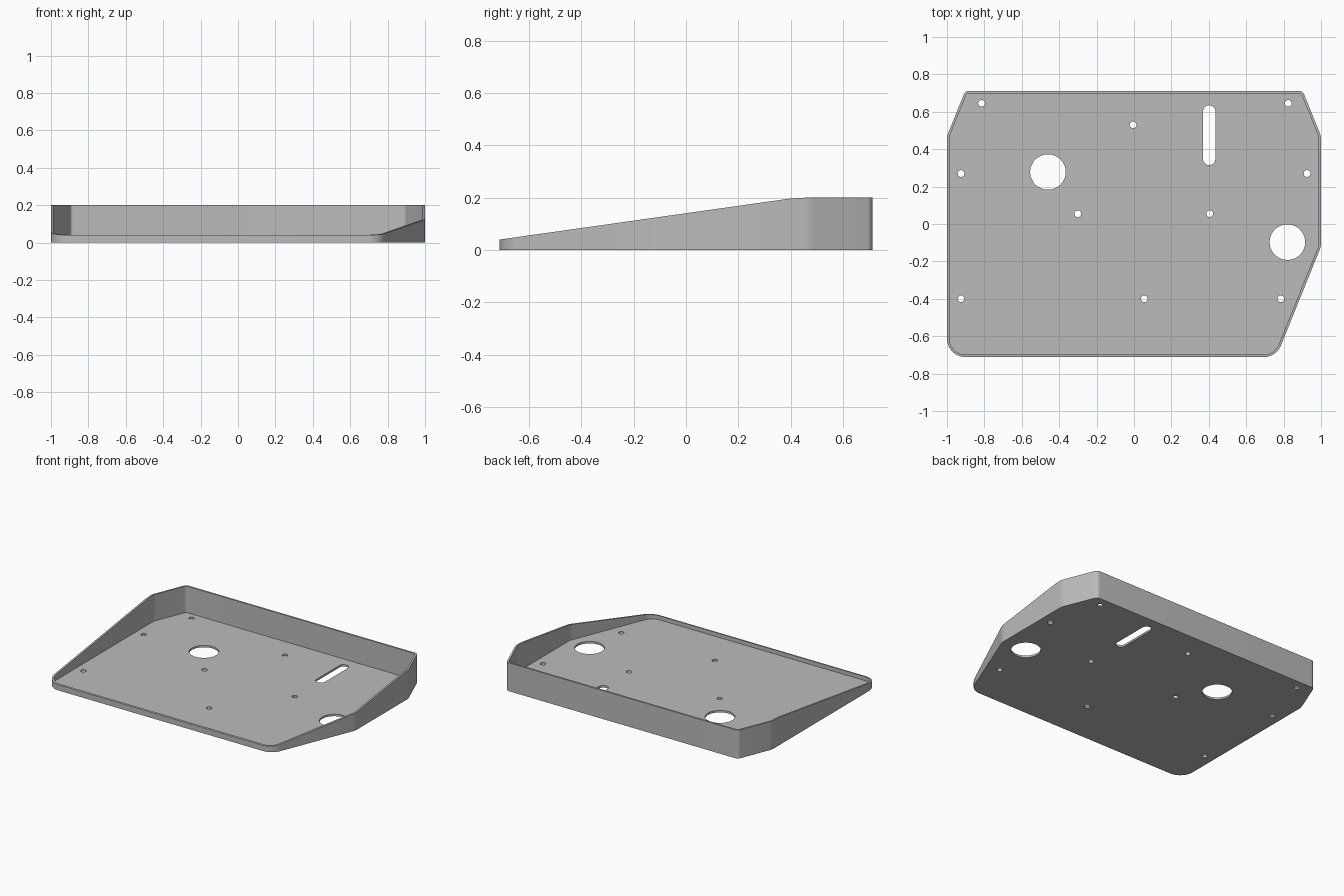
import bpy, bmesh
from math import cos, sin, pi, tan, radians
from mathutils import Vector

if "Cube" in bpy.data.objects:
    bpy.data.objects.remove(bpy.data.objects["Cube"], do_unlink=True)

WALL, FLOOR, TOP = 0.013, 0.014, 0.2
RAMP_END, SLOPE, BLEND = 0.42, 0.1413, 0.05

grey = bpy.data.materials.new("plain grey")
grey.use_nodes = True
colour = (0.5, 0.5, 0.5, 1)
grey.diffuse_color = colour
grey.node_tree.nodes["Principled BSDF"].inputs["Base Color"].default_value = colour


def rim_height(y):
    """Sloping rim that eases into the level back part."""
    d = RAMP_END + BLEND - y
    if d <= 0:
        return TOP
    if d < 2 * BLEND:
        return TOP - SLOPE * d * d / (4 * BLEND)
    return TOP - SLOPE * (RAMP_END - y)


def rounded_outline(corners, steps=10):
    """Pairs of outer and inner points around a counter-clockwise outline."""
    pairs = []
    for i, (x, y, r) in enumerate(corners):
        p = Vector((x, y))
        a = (p - Vector(corners[i - 1][:2])).normalized()
        b = (Vector(corners[(i + 1) % len(corners)][:2]) - p).normalized()
        turn = b.angle_signed(a)
        n = Vector((a.y, -a.x))
        centre = p - a * r * tan(abs(turn) / 2) - n * r
        for k in range(steps + 1):
            t = abs(turn) * k / steps
            d = n * cos(t) + a * sin(t)
            pairs.append((centre + d * r, centre + d * (r - WALL)))
    return pairs


def add_ramp_points(pairs):
    """Extra points on the straight sides where the rim bends."""
    bends = [RAMP_END + BLEND * k / 4 for k in range(-4, 5)]
    result = []
    for i, (o, n) in enumerate(pairs):
        result.append((o, n))
        o2, n2 = pairs[(i + 1) % len(pairs)]
        if abs(o.x - o2.x) < 1e-4 and abs(o.y - o2.y) > 0.3:
            lo, hi = sorted((o.y, o2.y))
            inside = [y for y in bends if lo + 0.002 < y < hi - 0.002]
            for y in sorted(inside, reverse=o2.y < o.y):
                result.append((Vector((o.x, y)), Vector((n.x, y))))
    return result


def make_object(name, bm):
    bmesh.ops.recalc_face_normals(bm, faces=bm.faces)
    mesh = bpy.data.meshes.new(name)
    bm.to_mesh(mesh)
    bm.free()
    mesh.materials.append(grey)
    obj = bpy.data.objects.new(name, mesh)
    bpy.context.collection.objects.link(obj)
    return obj


# Tray: floor and sloping wall as one solid
corners = [(-1, -0.712, 0.1), (0.76, -0.712, 0.1), (1, -0.12, 0.1), (1, 0.47, 0.1),
           (0.902, 0.712, 0.03), (-0.902, 0.712, 0.03), (-1, 0.47, 0.1)]
pairs = add_ramp_points(rounded_outline(corners))
bm = bmesh.new()
rings = [[bm.verts.new((o.x, o.y, 0)) for o, n in pairs],
         [bm.verts.new((o.x, o.y, rim_height(o.y))) for o, n in pairs],
         [bm.verts.new((n.x, n.y, rim_height(n.y))) for o, n in pairs],
         [bm.verts.new((n.x, n.y, FLOOR)) for o, n in pairs]]
for low, high in zip(rings, rings[1:]):
    for i in range(len(low)):
        j = (i + 1) % len(low)
        bm.faces.new((low[i], low[j], high[j], high[i]))
bm.faces.new(rings[0])
bm.faces.new(rings[-1])
tray = make_object("tray", bm)

# Holes: screw holes, two round openings and a slot (x, y, radius, half length)
screws = [(-0.815, 0.645), (0.825, 0.645), (-0.005, 0.53), (-0.925, 0.27), (0.925, 0.27),
          (-0.3, 0.055), (0.405, 0.055), (-0.925, -0.4), (0.055, -0.4), (0.785, -0.4)]
holes = [(x, y, 0.018, 0) for x, y in screws]
holes += [(-0.46, 0.278, 0.095, 0), (0.82, -0.097, 0.095, 0), (0.402, 0.475, 0.033, 0.127)]
bm = bmesh.new()
for x, y, r, half in holes:
    count = 48 if r > 0.03 else 24
    ring = []
    for k in range(count):
        t = 2 * pi * (k + 0.5) / count
        shift = half if sin(t) > 0 else -half
        ring.append(bm.verts.new((x + r * cos(t), y + r * sin(t) + shift, -0.02)))
    face = bm.faces.new(ring)
    ext = bmesh.ops.extrude_face_region(bm, geom=[face])
    lifted = [v for v in ext["geom"] if isinstance(v, bmesh.types.BMVert)]
    bmesh.ops.translate(bm, verts=lifted, vec=(0, 0, 0.05))
cutter = make_object("hole_cutter", bm)
cutter.hide_render = True

cut = tray.modifiers.new("holes", 'BOOLEAN')
cut.operation, cut.solver, cut.object = 'DIFFERENCE', 'EXACT', cutter
bpy.ops.object.select_all(action='DESELECT')
bpy.context.view_layer.objects.active = tray
tray.select_set(True)
bpy.ops.object.modifier_apply(modifier=cut.name)
bpy.data.objects.remove(cutter, do_unlink=True)
bpy.ops.object.shade_smooth_by_angle(angle=radians(30))
